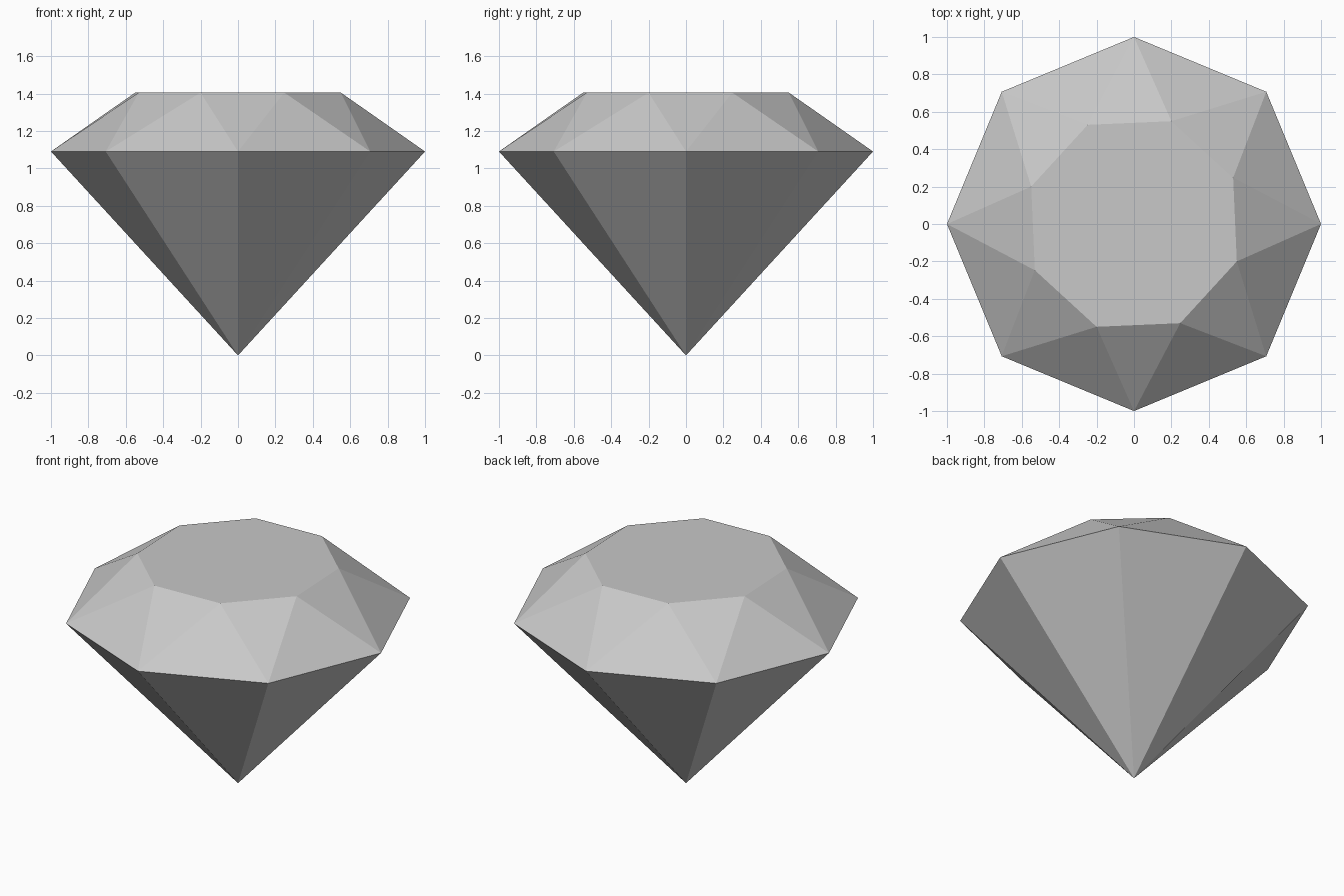
import bpy
import bmesh
from math import cos, sin, radians

SIDES = 8
GIRDLE_RADIUS, GIRDLE_Z = 1.0, 1.09
TABLE_RADIUS, TABLE_Z = 0.585, 1.405
TABLE_TWIST = 25  # degrees

cube = bpy.data.objects.get("Cube")
if cube:
    bpy.data.objects.remove(cube, do_unlink=True)

# Single stone colour
GREY = (0.58, 0.58, 0.58, 1.0)
stone = bpy.data.materials.new("light_grey")
stone.use_nodes = True
stone.diffuse_color = GREY
stone.node_tree.nodes["Principled BSDF"].inputs["Base Color"].default_value = GREY


def ring(bm, radius, z, twist=0):
    """Add a ring of vertices, counter-clockwise from above."""
    angles = [radians(twist + 360 * i / SIDES) for i in range(SIDES)]
    return [bm.verts.new((radius * cos(a), radius * sin(a), z)) for a in angles]


bm = bmesh.new()
tip = bm.verts.new((0, 0, 0))
girdle = ring(bm, GIRDLE_RADIUS, GIRDLE_Z)
table = ring(bm, TABLE_RADIUS, TABLE_Z, TABLE_TWIST)

# Flat table on top
bm.faces.new(table)
for i in range(SIDES):
    j = (i + 1) % SIDES
    # Pavilion facet running down to the tip
    bm.faces.new((tip, girdle[j], girdle[i]))
    # Crown facets: one on the girdle edge, one on the table edge
    bm.faces.new((girdle[i], girdle[j], table[i]))
    bm.faces.new((table[i], girdle[j], table[j]))
bmesh.ops.recalc_face_normals(bm, faces=bm.faces)

mesh = bpy.data.meshes.new("cut_gemstone")
bm.to_mesh(mesh)
bm.free()
mesh.materials.append(stone)
gem = bpy.data.objects.new("cut_gemstone", mesh)
bpy.context.collection.objects.link(gem)
